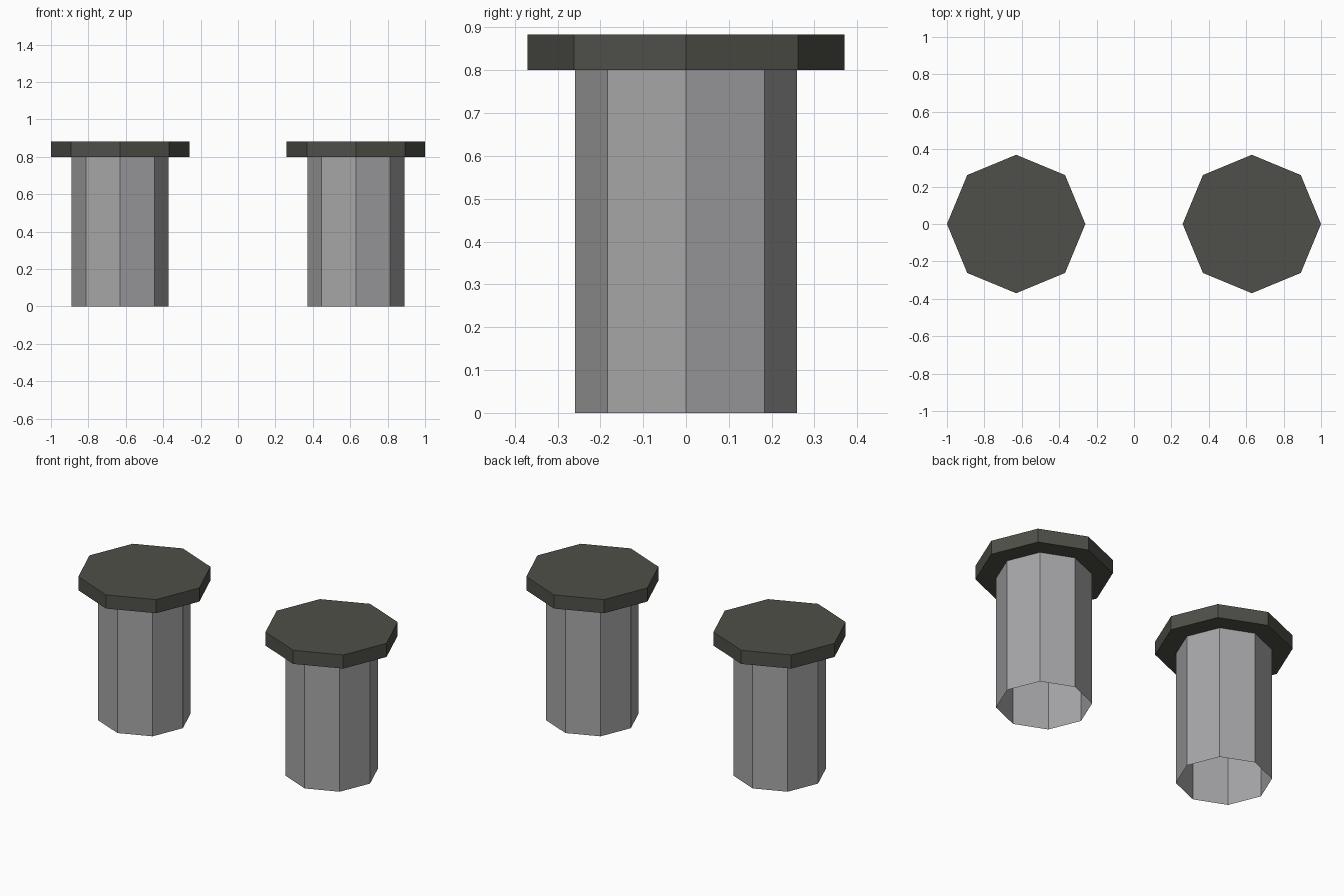
import bpy, bmesh
from math import cos, sin, pi

if "Cube" in bpy.data.objects:
    bpy.data.objects.remove(bpy.data.objects["Cube"])


def material(name, rgb):
    m = bpy.data.materials.new(name)
    m.diffuse_color = (*rgb, 1)
    m.use_nodes = True
    m.node_tree.nodes["Principled BSDF"].inputs["Base Color"].default_value = m.diffuse_color
    return m


post_grey = material("post grey", (0.38, 0.38, 0.39))
cap_dark = material("cap dark grey", (0.078, 0.078, 0.067))


def octagon(name, x, radius, z0, z1, mat, capped):
    """Upright eight-sided prism with corners on the axes."""
    bm = bmesh.new()
    low, high = [[bm.verts.new((radius * cos(i * pi / 4), radius * sin(i * pi / 4), z))
                  for i in range(8)] for z in (z0, z1)]
    for i in range(8):
        j = (i + 1) % 8
        bm.faces.new((low[i], low[j], high[j], high[i]))
    if capped:
        bm.faces.new(high)
        bm.faces.new(low[::-1])
    mesh = bpy.data.meshes.new(name)
    bm.to_mesh(mesh)
    bm.free()
    mesh.materials.append(mat)
    ob = bpy.data.objects.new(name, mesh)
    ob.location.x = x
    bpy.context.collection.objects.link(ob)


# Two hollow posts, open at the bottom, each under a wide flat cap
for side, x in (("left", -0.63), ("right", 0.63)):
    octagon(side + "_post", x, 0.259, 0, 0.80, post_grey, False)
    octagon(side + "_cap", x, 0.37, 0.80, 0.883, cap_dark, True)
